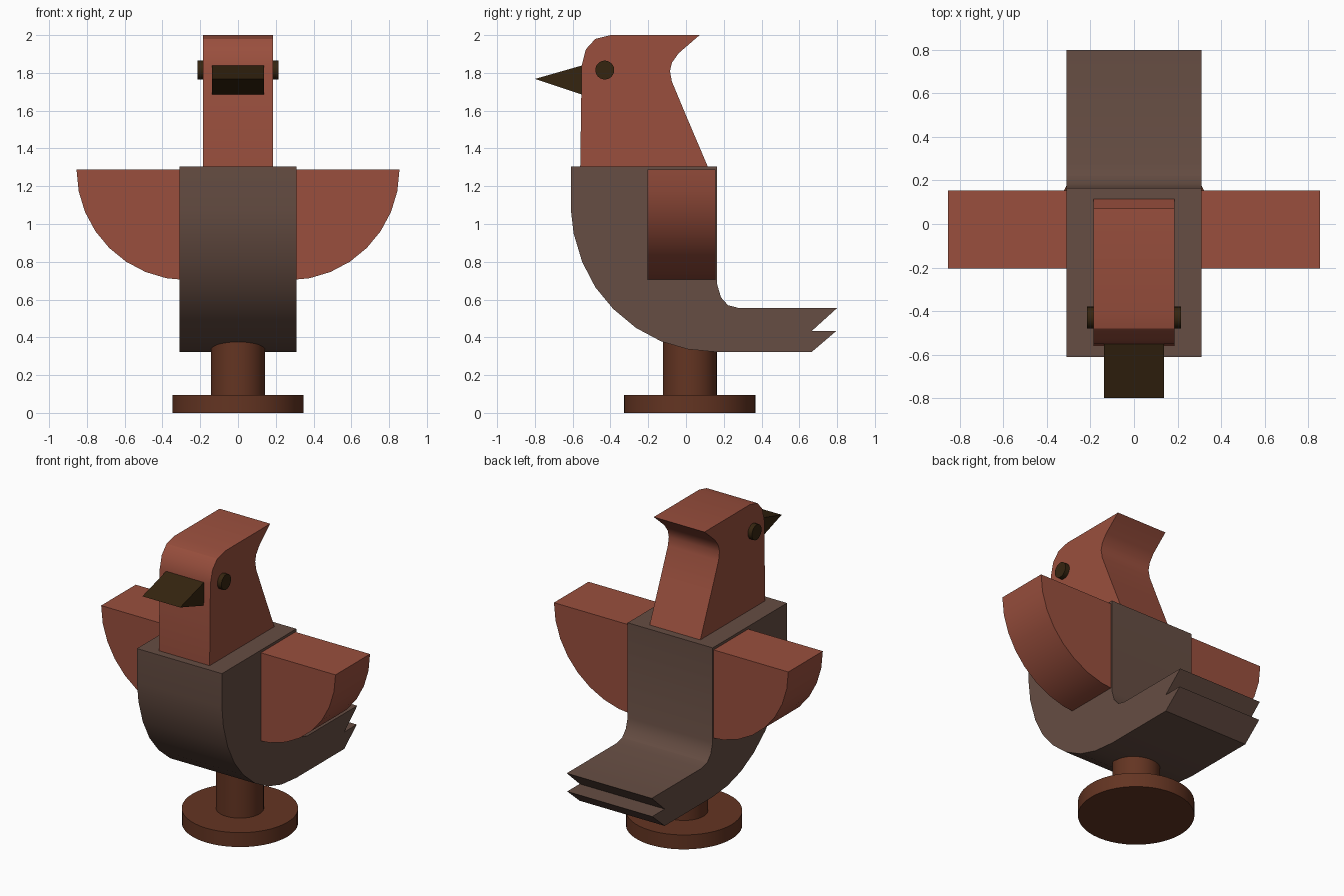
import bpy, bmesh, math
from mathutils import Matrix

if "Cube" in bpy.data.objects:
    bpy.data.objects.remove(bpy.data.objects["Cube"])


def material(name, rgb):
    m = bpy.data.materials.new(name)
    m.diffuse_color = (*rgb, 1)
    m.use_nodes = True
    m.node_tree.nodes["Principled BSDF"].inputs["Base Color"].default_value = m.diffuse_color
    return m


RED = material("rust red", (0.32, 0.078, 0.047))
BROWN = material("grey brown", (0.133, 0.075, 0.056))
WOOD = material("dark wood", (0.127, 0.035, 0.016))
DARK = material("dark brown", (0.036, 0.018, 0.005))


def finish(name, bm, mat, angle=30):
    bmesh.ops.recalc_face_normals(bm, faces=bm.faces)
    me = bpy.data.meshes.new(name)
    bm.to_mesh(me)
    bm.free()
    me.materials.append(mat)
    ob = bpy.data.objects.new(name, me)
    bpy.context.collection.objects.link(ob)
    bpy.ops.object.select_all(action='DESELECT')
    ob.select_set(True)
    bpy.context.view_layer.objects.active = ob
    bpy.ops.object.shade_smooth_by_angle(angle=math.radians(angle))
    return ob


def prism(name, points, direction, mat):
    """Extrude a closed outline of 3D points along a direction."""
    bm = bmesh.new()
    face = bm.faces.new([bm.verts.new(p) for p in points])
    ext = bmesh.ops.extrude_face_region(bm, geom=[face], use_keep_orig=True)
    verts = [g for g in ext["geom"] if isinstance(g, bmesh.types.BMVert)]
    bmesh.ops.translate(bm, verts=verts, vec=direction)
    return finish(name, bm, mat)


def side_prism(name, yz, half, mat):
    return prism(name, [(-half, y, z) for y, z in yz], (2 * half, 0, 0), mat)


def cylinder(name, r, depth, centre, mat, sides=48, along_x=False):
    bm = bmesh.new()
    rot = Matrix.Rotation(math.pi / 2, 4, 'Y') if along_x else Matrix()
    bmesh.ops.create_cone(bm, cap_ends=True, segments=sides, radius1=r,
                          radius2=r, depth=depth,
                          matrix=Matrix.Translation(centre) @ rot)
    return finish(name, bm, mat)


# Body with notched tail
side_prism("body", [
    (-0.61, 1.305), (0.165, 1.305), (0.165, 0.68), (0.185, 0.612),
    (0.222, 0.57), (0.28, 0.555), (0.80, 0.555), (0.665, 0.433),
    (0.795, 0.433), (0.665, 0.322), (0.165, 0.322), (0.01, 0.337),
    (-0.13, 0.378), (-0.265, 0.45), (-0.385, 0.55), (-0.48, 0.665),
    (-0.55, 0.80), (-0.595, 0.95), (-0.61, 1.08)], 0.31, BROWN)

# Head with swept crest
side_prism("head", [
    (-0.56, 1.30), (-0.552, 1.84), (-0.53, 1.925), (-0.48, 1.98),
    (-0.40, 2.0), (0.072, 2.0), (-0.038, 1.905), (-0.074, 1.855),
    (-0.085, 1.81), (-0.075, 1.755), (0.0, 1.575), (0.117, 1.30)],
    0.185, RED)

# Beak
side_prism("beak", [(-0.54, 1.842), (-0.80, 1.768), (-0.54, 1.682)], 0.138, DARK)

# Quarter-round wings and eyes, mirrored
for side, s in (("left", 1), ("right", -1)):
    arc = [(s * (0.265 + 0.59 * math.cos(a)), -0.205, 1.288 - 0.586 * math.sin(a))
           for a in (i * math.pi / 16 for i in range(9))]
    prism(side + "_wing", [(s * 0.265, -0.205, 1.288)] + arc, (0, 0.36, 0), RED)
    cylinder(side + "_eye", 0.05, 0.06, (s * 0.185, -0.43, 1.815), DARK, 24, True)

# Stand
cylinder("stand_disc", 0.348, 0.095, (0, 0.02, 0.0475), WOOD)
cylinder("stand_post", 0.143, 0.30, (0, 0.02, 0.235), WOOD)
